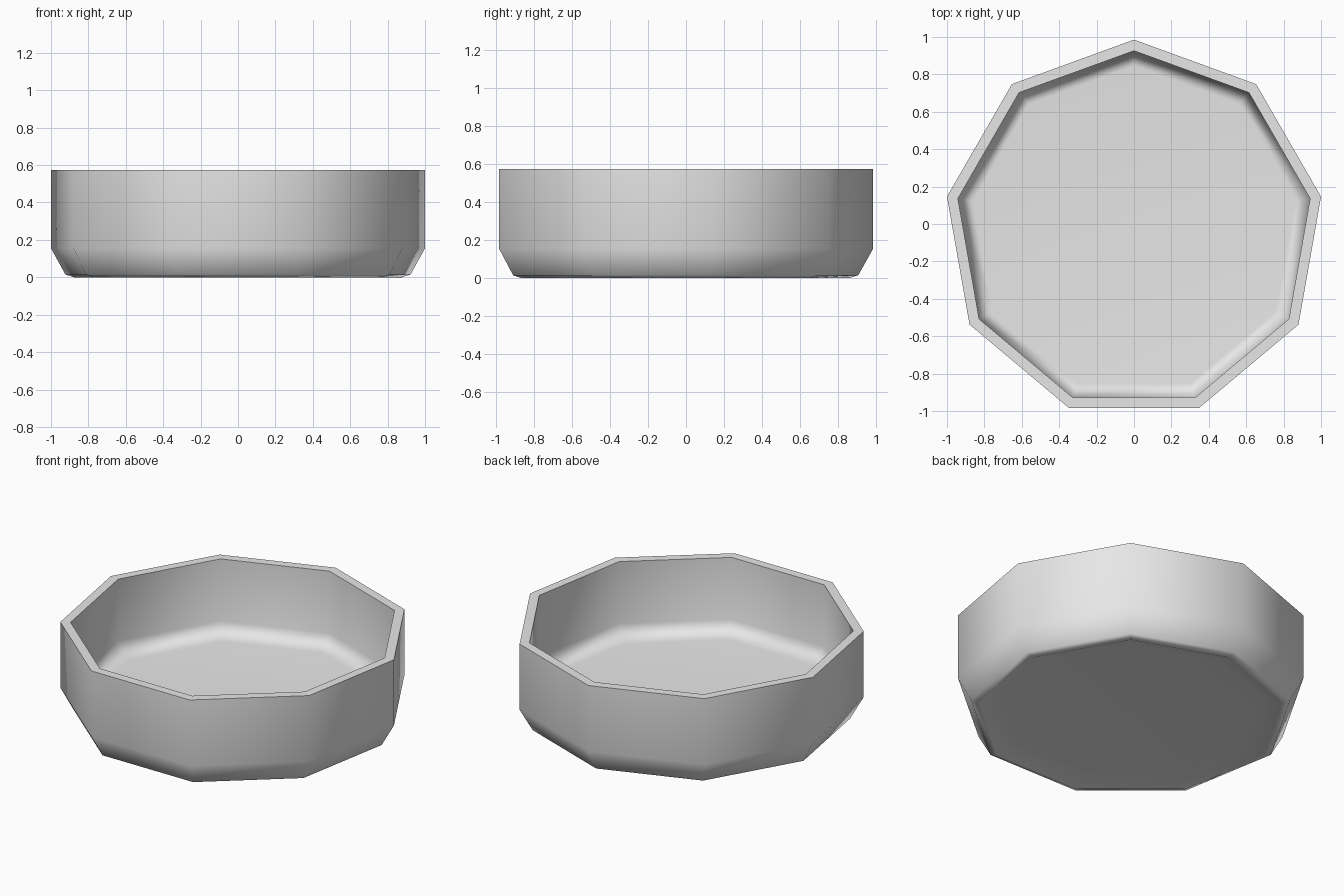
import bpy
import bmesh
from math import pi, sin, cos

cube = bpy.data.objects.get("Cube")
if cube:
    bpy.data.objects.remove(cube, do_unlink=True)

SIDES = 9
CENTRE_Y = -0.03

# One flat colour for the whole dish
grey = bpy.data.materials.new("light_grey")
grey.use_nodes = True
colour = (0.8, 0.8, 0.8, 1)
grey.diffuse_color = colour
grey.node_tree.nodes["Principled BSDF"].inputs["Base Color"].default_value = colour

# Cross-section as (radius, height), from the recessed underside to the inner floor
profile = [
    (0.76, 0.05),    # recess under the base
    (0.89, 0.0),     # foot
    (0.937, 0.015),
    (1.0154, 0.155), # outer wall
    (1.0154, 0.575), # rim
    (0.956, 0.575),
    (0.956, 0.18),   # inner wall
    (0.875, 0.085),  # floor edge
]
RIM_RINGS = (4, 5)

bm = bmesh.new()


def ring(radius, height):
    """Nine-sided loop with one corner pointing to the back."""
    angles = [pi / 2 + 2 * pi * i / SIDES for i in range(SIDES)]
    return [bm.verts.new((radius * cos(a), CENTRE_Y + radius * sin(a), height))
            for a in angles]


rings = [ring(r, z) for r, z in profile]

# Walls between neighbouring loops
for low, high in zip(rings, rings[1:]):
    for i in range(SIDES):
        j = (i + 1) % SIDES
        bm.faces.new((low[i], low[j], high[j], high[i]))

# Underside and floor
bm.faces.new(rings[0][::-1])
bm.faces.new(rings[-1])
bmesh.ops.recalc_face_normals(bm, faces=bm.faces)

# Smooth everywhere except the two rim edges
for face in bm.faces:
    face.smooth = True
for k in RIM_RINGS:
    for i in range(SIDES):
        bm.edges.get((rings[k][i], rings[k][(i + 1) % SIDES])).smooth = False

mesh = bpy.data.meshes.new("dish")
bm.to_mesh(mesh)
bm.free()
mesh.materials.append(grey)
dish = bpy.data.objects.new("dish", mesh)
bpy.context.collection.objects.link(dish)

# Large flat faces keep flat shading
weighted = dish.modifiers.new("weighted_normals", "WEIGHTED_NORMAL")
weighted.keep_sharp = True
